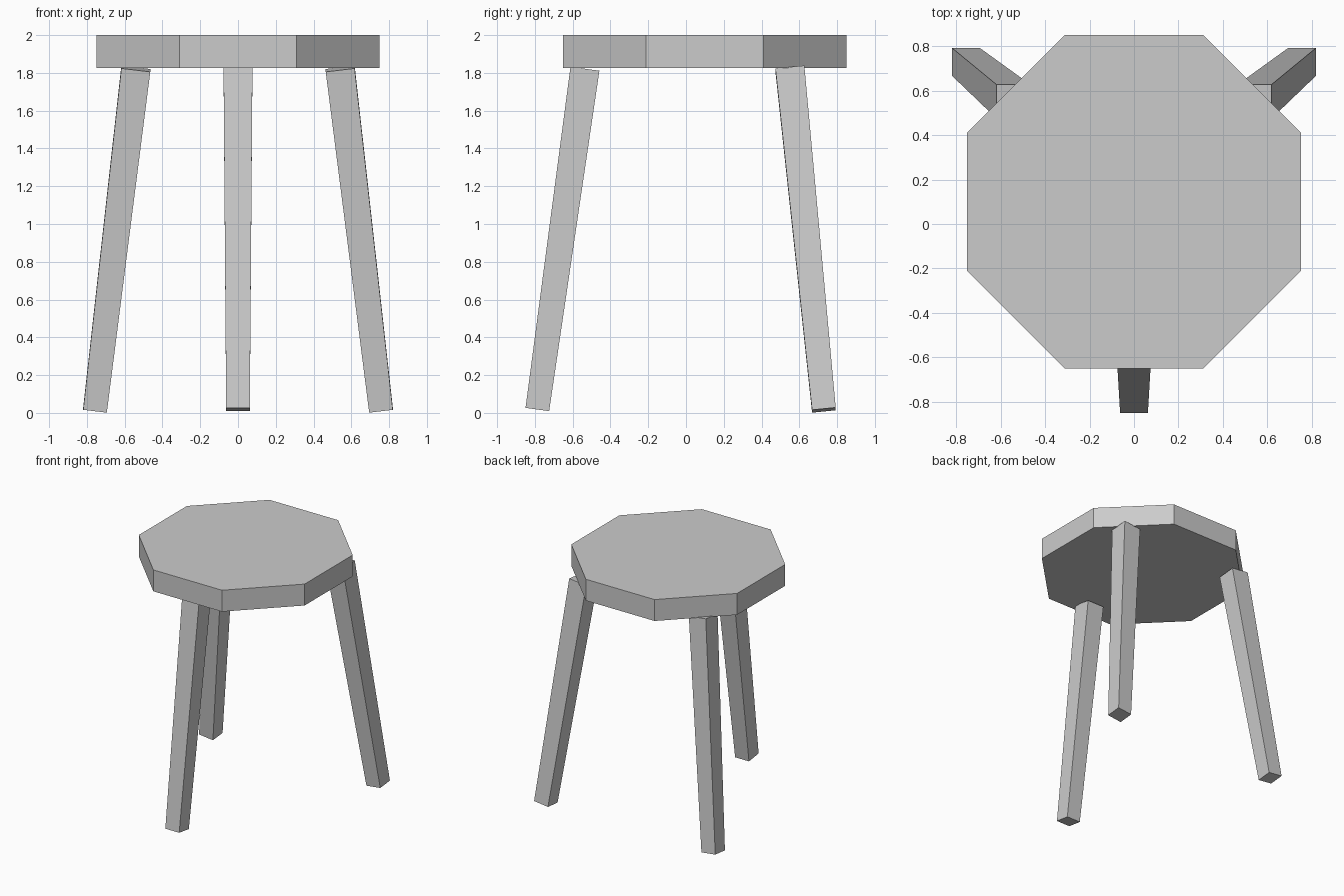
import bpy, bmesh, math
from mathutils import Vector, Matrix

if "Cube" in bpy.data.objects:
    bpy.data.objects.remove(bpy.data.objects["Cube"])

gray = bpy.data.materials.new("light gray")
gray.diffuse_color = (0.6, 0.6, 0.6, 1)
gray.use_nodes = True
gray.node_tree.nodes["Principled BSDF"].inputs["Base Color"].default_value = gray.diffuse_color


def add_object(name, bm):
    bmesh.ops.recalc_face_normals(bm, faces=bm.faces)
    mesh = bpy.data.meshes.new(name)
    bm.to_mesh(mesh)
    bm.free()
    mesh.materials.append(gray)
    bpy.context.collection.objects.link(bpy.data.objects.new(name, mesh))


def leg(name, bottom, top, w_bottom=0.0625, w_top=0.0765):
    """Tapered square leg whose ends are cut square to its axis."""
    bottom, top = Vector(bottom), Vector(top)
    axis = top - bottom
    bm = bmesh.new()
    rings = []
    for centre, w in ((bottom, w_bottom), (top, w_top)):
        ring = []
        for sx, sy in ((-1, -1), (1, -1), (1, 1), (-1, 1)):
            dx, dy = sx * w, sy * w
            dz = -(dx * axis.x + dy * axis.y) / axis.z
            ring.append(bm.verts.new(centre + Vector((dx, dy, dz))))
        rings.append(ring)
    a, b = rings
    bm.faces.new(a)
    bm.faces.new(b)
    for i in range(4):
        j = (i + 1) % 4
        bm.faces.new((a[i], a[j], b[j], b[i]))
    add_object(name, bm)


# Octagonal seat, flat sides facing the axes
bm = bmesh.new()
radius = 0.75 / math.cos(math.pi / 8)
bmesh.ops.create_cone(
    bm, cap_ends=True, segments=8, radius1=radius, radius2=radius, depth=0.175,
    matrix=Matrix.Translation((0, 0.1, 1.9125)) @ Matrix.Rotation(math.pi / 8, 4, 'Z'))
add_object("seat", bm)

# Three splayed legs
leg("front_leg", (0, -0.787, 0.018), (0, -0.535, 1.822))
for side, name in ((-1, "back_left_leg"), (1, "back_right_leg")):
    leg(name, (side * 0.757, 0.73, 0.015), (side * 0.541, 0.55, 1.822))
